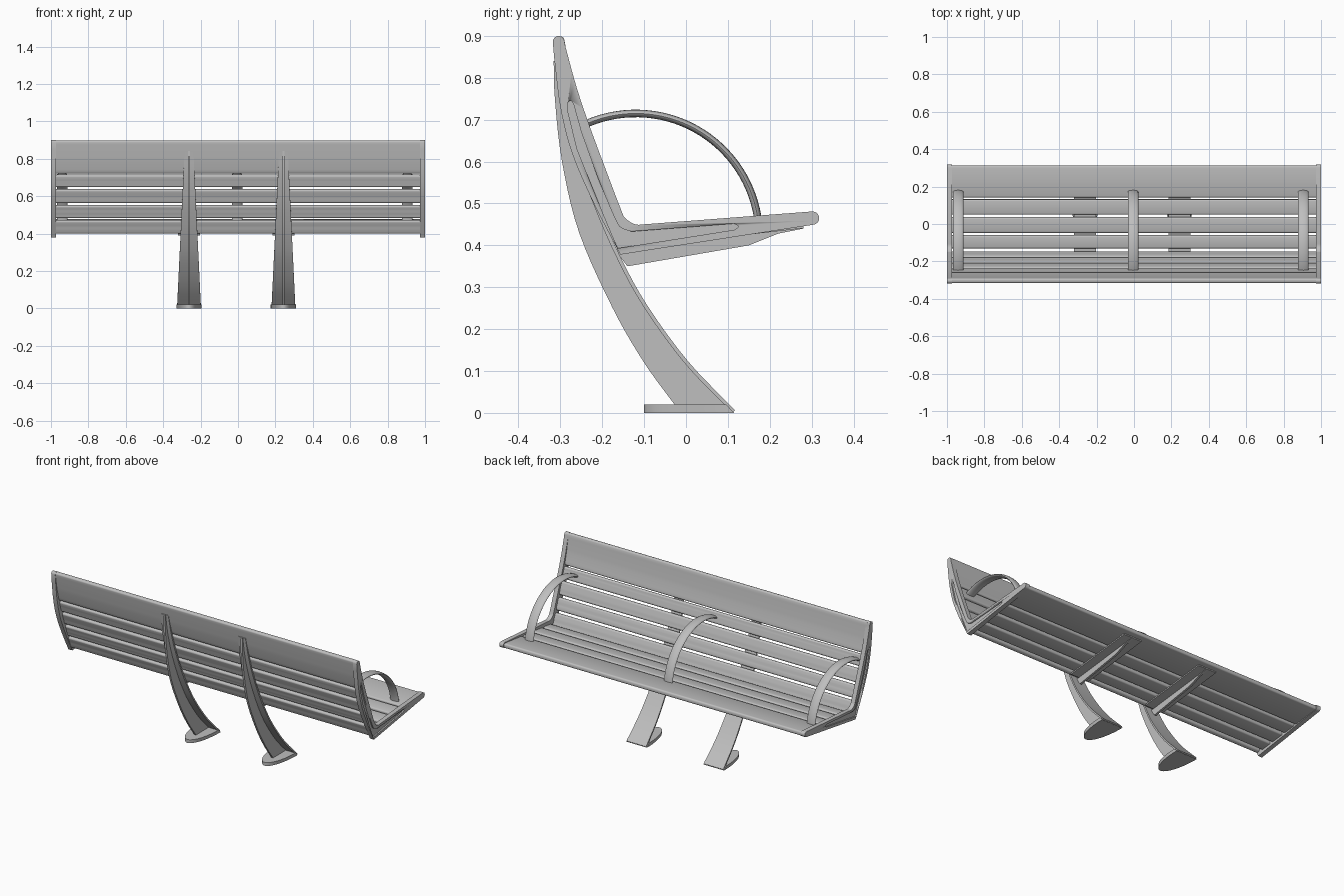
import bpy, bmesh, math
from mathutils import Vector

old = bpy.data.objects.get("Cube")
if old:
    bpy.data.objects.remove(old, do_unlink=True)

metal = bpy.data.materials.new("grey_metal")
metal.use_nodes = True
GREY = (0.52, 0.52, 0.52, 1)
metal.diffuse_color = GREY
metal.node_tree.nodes["Principled BSDF"].inputs["Base Color"].default_value = GREY


def finish(name, bm):
    """Turn a bmesh into a smooth shaded object."""
    bmesh.ops.recalc_face_normals(bm, faces=bm.faces)
    mesh = bpy.data.meshes.new(name)
    bm.to_mesh(mesh)
    bm.free()
    mesh.materials.append(metal)
    obj = bpy.data.objects.new(name, mesh)
    bpy.context.collection.objects.link(obj)
    bpy.ops.object.select_all(action="DESELECT")
    obj.select_set(True)
    bpy.context.view_layer.objects.active = obj
    bpy.ops.object.shade_smooth_by_angle(angle=math.radians(35))
    return obj


def smooth(points, steps=5):
    """Curve through the given (y, z) points."""
    p = [Vector(q) for q in points]
    p = [2 * p[0] - p[1]] + p + [2 * p[-1] - p[-2]]
    out = []
    for a, b, c, d in zip(p, p[1:], p[2:], p[3:]):
        for i in range(steps):
            t = i / steps
            out.append(0.5 * (2 * b + (c - a) * t + (2 * a - 5 * b + 4 * c - d) * t * t
                              + (3 * b - a - 3 * c + d) * t ** 3))
    return out + [p[-2]]


def normals(path):
    result = []
    for i in range(len(path)):
        d = (path[min(i + 1, len(path) - 1)] - path[max(i - 1, 0)]).normalized()
        result.append(Vector((-d.y, d.x)))
    return result


def thicken(path, thick, corner, steps=3):
    """Outline of a path with rounded ends."""
    h, ns = thick / 2, normals(path)
    path = list(path)
    ends = []
    for k, sign in ((0, 1), (-1, -1)):
        n = ns[k]
        d = Vector((n.y, -n.x)) * sign
        path[k] = path[k] + d * corner
        arc = []
        for side in (1, -1):
            quarter = []
            for i in range(steps + 1):
                a = math.pi / 2 * i / steps
                quarter.append(path[k] + n * side * (h - corner + corner * math.cos(a))
                               - d * corner * math.sin(a))
            arc += quarter if side == 1 else quarter[::-1]
        ends.append(arc)
    upper = [p + n * h for p, n in zip(path, ns)][1:-1]
    lower = [p - n * h for p, n in zip(path, ns)][1:-1]
    return upper + ends[1] + lower[::-1] + ends[0][::-1]


def prism(name, outline, x0, x1):
    """Extrude a (y, z) outline along x."""
    bm = bmesh.new()
    face = bm.faces.new([bm.verts.new((x0, p[0], p[1])) for p in outline])
    geo = bmesh.ops.extrude_face_region(bm, geom=[face])["geom"]
    bmesh.ops.translate(bm, vec=(x1 - x0, 0, 0),
                        verts=[v for v in geo if isinstance(v, bmesh.types.BMVert)])
    return finish(name, bm)


def loft(name, rings):
    """Join closed rings of points into a capped tube."""
    bm = bmesh.new()
    rows = [[bm.verts.new(p) for p in ring] for ring in rings]
    n = len(rows[0])
    for a, b in zip(rows, rows[1:]):
        for i in range(n):
            bm.faces.new((a[i], a[(i + 1) % n], b[(i + 1) % n], b[i]))
    bm.faces.new(rows[0])
    bm.faces.new(rows[-1])
    return finish(name, bm)


def strip(name, path, x, width, thick):
    """Flat flange whose width depends on its place along the path."""
    rings = []
    for i, (p, n) in enumerate(zip(path, normals(path))):
        w = width(p) / 2
        a, b = p + n * thick / 2, p - n * thick / 2
        rings.append([(x - w, *a), (x + w, *a), (x + w, *b), (x - w, *b)])
    return loft(name, rings)


# Backrest and seat boards
back_line = smooth([(-0.305, 0.9), (-0.288, 0.8), (-0.262, 0.7), (-0.229, 0.6),
                    (-0.193, 0.5), (-0.155, 0.4)], 20)


def back_at(z):
    return min(back_line, key=lambda p: abs(p.y - z)).x


def seat_at(y):
    return 0.413 + 0.117 * (y + 0.13)


back_spans = [(0.898, 0.722), (0.714, 0.65), (0.637, 0.565), (0.552, 0.485), (0.472, 0.402)]
for i, (top, low) in enumerate(back_spans):
    zs = [top + (low - top) * k / 8 for k in range(9)]
    path = [Vector((back_at(z), z)) for z in zs]
    prism(f"back_board_{i + 1}", thicken(path, 0.026, 0.009), -0.982, 0.982)

seat_spans = [(-0.13, -0.06), (-0.047, 0.037), (0.05, 0.132), (0.142, 0.312)]
for i, (y0, y1) in enumerate(seat_spans):
    path = [Vector((y, seat_at(y))) for y in (y0, (y0 + y1) / 2, y1)]
    prism(f"seat_board_{i + 1}", thicken(path, 0.026, 0.009), -0.982, 0.982)

# End frames with a recessed L on the outside
nose = [(0.302 + 0.016 * math.cos(a), 0.465 + 0.016 * math.sin(a))
        for a in (math.pi * (0.5 - k / 8) for k in range(9))]
crown = [(-0.304 + 0.014 * math.cos(a), 0.886 + 0.014 * math.sin(a))
         for a in (math.pi * (1 - k / 8) for k in range(9))]
inner_edge = smooth([(-0.288, 0.875), (-0.262, 0.78), (-0.232, 0.69), (-0.195, 0.59),
                     (-0.157, 0.49), (-0.145, 0.465), (-0.12, 0.45), (-0.09, 0.451)])
outer_edge = smooth([(-0.157, 0.378), (-0.22, 0.5), (-0.272, 0.62), (-0.3, 0.73),
                     (-0.315, 0.85)])
frame_outline = crown + inner_edge + nose + outer_edge
recess = (smooth([(-0.282, 0.72), (-0.283, 0.738), (-0.275, 0.746), (-0.268, 0.735)], 3)
          + smooth([(-0.25, 0.67), (-0.21, 0.56), (-0.17, 0.465), (-0.155, 0.442),
                    (-0.13, 0.433)], 3)
          + smooth([(0.115, 0.452), (0.125, 0.445), (0.115, 0.437)], 3)
          + smooth([(-0.163, 0.393), (-0.212, 0.51), (-0.26, 0.63)], 3))
for name, side in (("right_end_frame", -1), ("left_end_frame", 1)):
    frame = prism(name, frame_outline, side * 0.974, side)
    cutter = prism("recess_cutter", recess, side * 0.992, side * 1.02)
    cutter.hide_render = True
    cut = frame.modifiers.new("recess", "BOOLEAN")
    cut.operation, cut.object, cut.solver = "DIFFERENCE", cutter, "EXACT"
    bpy.context.view_layer.objects.active = frame
    bpy.ops.object.modifier_apply(modifier=cut.name)
    bpy.data.objects.remove(cutter, do_unlink=True)

# Arched armrests with a flat oval section
for name, x in (("right_armrest", -0.94), ("middle_armrest", -0.005), ("left_armrest", 0.905)):
    rings = []
    for k in range(33):
        a = math.radians(116 - 110 * k / 32)
        ring = []
        for j in range(16):
            b = math.tau * j / 16
            r = 0.295 + 0.009 * math.sin(b)
            ring.append((x + 0.028 * math.cos(b), -0.12 + r * math.cos(a),
                         0.42 + r * math.sin(a)))
        rings.append(ring)
    loft(name, rings)

# Legs: tapered front flange, thin web, seat bracket and rounded foot
front_curve = smooth([(-0.307, 0.84), (-0.286, 0.72), (-0.253, 0.6), (-0.217, 0.5),
                      (-0.165, 0.38), (-0.1, 0.26), (0, 0.122), (0.114, 0.003)])
back_curve = smooth([(-0.02, 0.01), (-0.1, 0.12), (-0.175, 0.25), (-0.255, 0.43),
                     (-0.296, 0.6), (-0.313, 0.75), (-0.316, 0.84)])
bracket = [(-0.17, 0.39), (-0.14, 0.35), (0.15, 0.4), (0.22, 0.428), (0.28, 0.44),
           (0.28, 0.447)]
bracket_path = [Vector((y, seat_at(y) - 0.016)) for y in (-0.15, 0, 0.15, 0.28)]
for side, x in (("right", -0.262), ("left", 0.243)):
    strip(f"{side}_leg_flange", front_curve, x, lambda p: 0.128 - 0.096 * p.y, 0.009)
    prism(f"{side}_leg_web", front_curve + back_curve, x - 0.006, x + 0.006)
    strip(f"{side}_bracket_flange", bracket_path, x, lambda p: 0.118, 0.008)
    prism(f"{side}_bracket_web", bracket, x - 0.006, x + 0.006)
    rings = []
    for z, front in ((0, 0.115), (0.02, 0.096)):
        rings.append([(x + 0.068 * math.cos(a), front - (front + 0.1) * math.sin(a), z)
                      for a in (math.pi * k / 24 for k in range(25))])
    loft(f"{side}_foot", rings)
